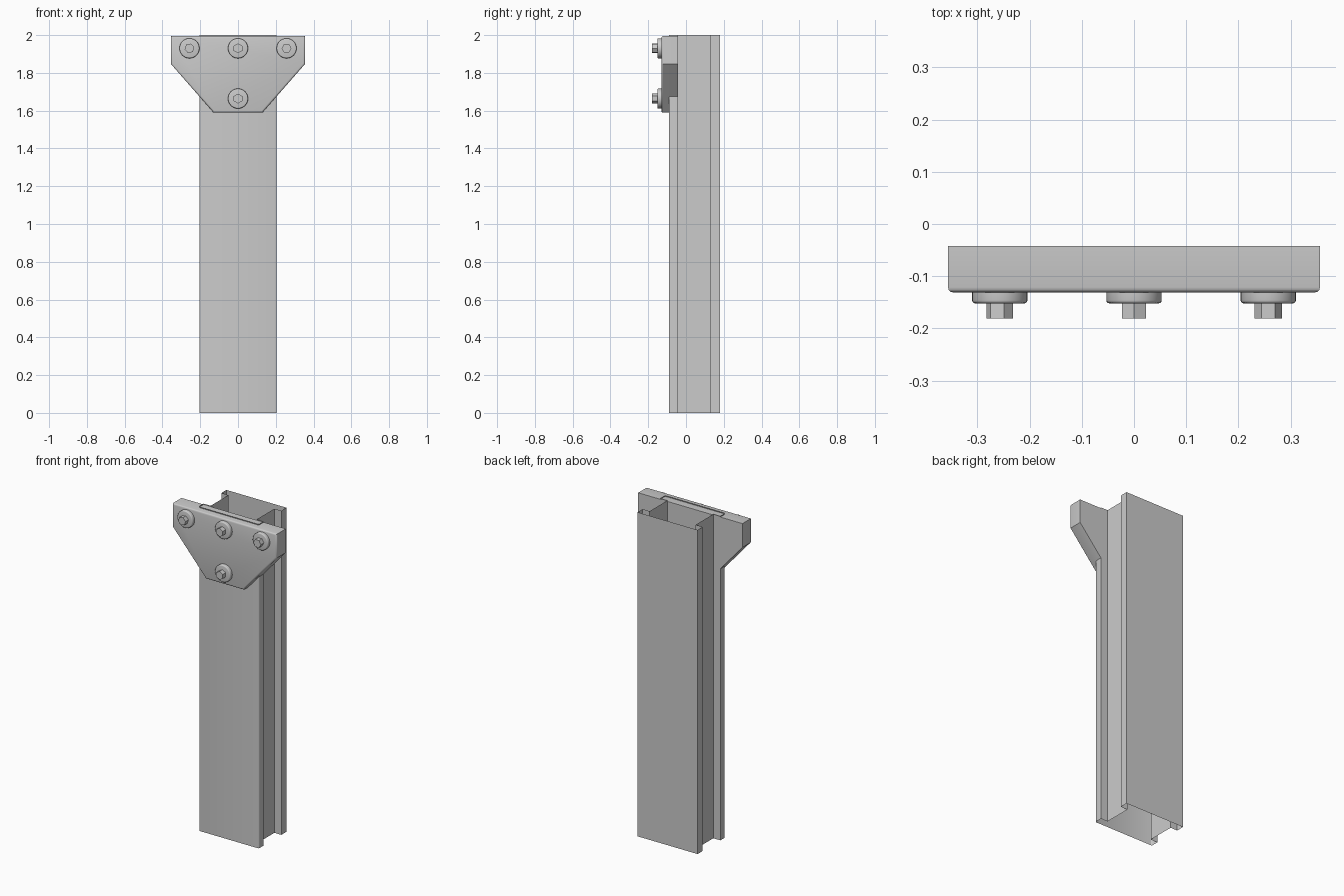
import bpy, bmesh, math
from mathutils import Vector

if "Cube" in bpy.data.objects:
    bpy.data.objects.remove(bpy.data.objects["Cube"])


def prism(name, outline, to_world, lo, hi, caps=True, bevel=0.0, segments=3):
    """Extrude a 2D outline from lo to hi; the hi end can have a rounded rim."""
    bm = bmesh.new()
    a = [bm.verts.new(to_world(u, v, lo)) for u, v in outline]
    b = [bm.verts.new(to_world(u, v, hi)) for u, v in outline]
    n = len(a)
    for i in range(n):
        j = (i + 1) % n
        bm.faces.new((a[i], a[j], b[j], b[i]))
    if caps:
        bm.faces.new(a[::-1])
        rim = bm.faces.new(b)
        if bevel:
            bmesh.ops.bevel(bm, geom=list(rim.edges), offset=bevel, segments=segments,
                            profile=0.5, affect='EDGES')
        bmesh.ops.recalc_face_normals(bm, faces=bm.faces)
    mesh = bpy.data.meshes.new(name)
    bm.to_mesh(mesh)
    bm.free()
    ob = bpy.data.objects.new(name, mesh)
    bpy.context.collection.objects.link(ob)
    bpy.ops.object.select_all(action='DESELECT')
    ob.select_set(True)
    bpy.context.view_layer.objects.active = ob
    bpy.ops.object.shade_smooth_by_angle(angle=math.radians(35))
    return ob


def upright(u, v, w):      # outline in x-y, extruded along z
    return Vector((u, v, w))


def facing(u, v, w):       # outline in x-z, extruded along y
    return Vector((u, w, v))


def ring(cx, cz, r, sides, turn=0.0):
    return [(cx + r * math.cos(turn + math.tau * i / sides),
             cz + r * math.sin(turn + math.tau * i / sides)) for i in range(sides)]


# Hollow open-ended post with a groove down each side
W, INSET, R = 0.205, 0.048, 0.008
half = [(W - R + R * math.sin(t), -0.09 + R - R * math.cos(t))
        for t in (math.pi / 2 * i / 3 for i in range(4))]
half += [(W, -0.042), (W - INSET, -0.042), (W - INSET, 0.13), (W, 0.13), (W, 0.18)]
profile = half + [(-x, y) for x, y in reversed(half)]
prism("post", profile, upright, 0.0, 2.0, caps=False)

# Tapered bracket plate, front rim rounded
side = [(0.13, 1.59), (0.356, 1.848), (0.356, 1.995)]
plate = side + [(-x, z) for x, z in reversed(side)]
prism("bracket_plate", plate, facing, -0.042, -0.131, bevel=0.01)

# Bolts: rounded washer plus hex head
bolts = [(-0.257, 1.93, 0.2), (0.0, 1.93, math.pi / 2), (0.257, 1.93, 0.0), (0.0, 1.664, math.pi / 2)]
for i, (x, z, turn) in enumerate(bolts, 1):
    prism(f"washer_{i}", ring(x, z, 0.053, 32), facing, -0.128, -0.152, bevel=0.006)
    prism(f"bolt_head_{i}", ring(x, z, 0.026, 6, turn), facing, -0.15, -0.181)
